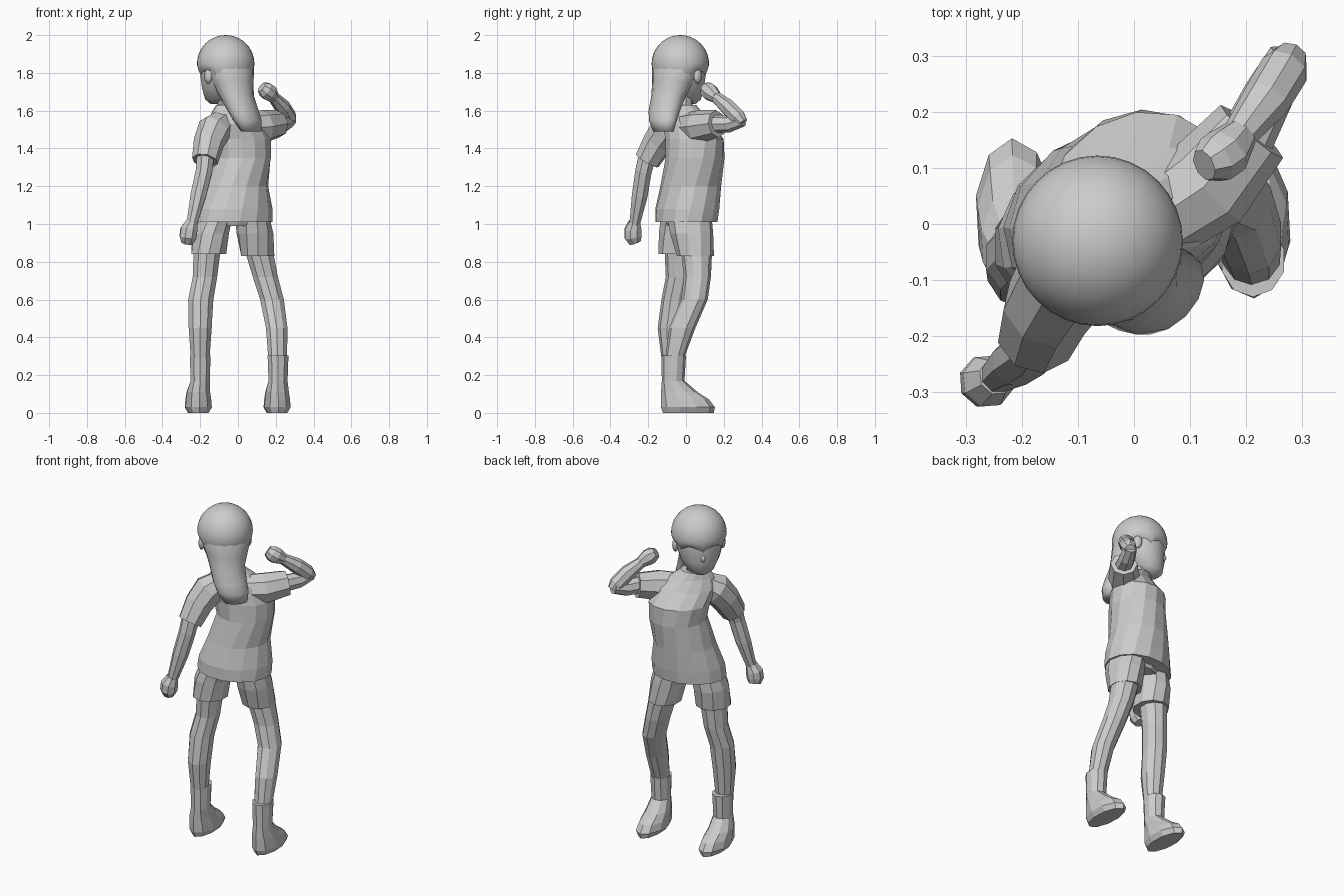
import bpy, bmesh
from math import sin, cos, pi, radians, atan2
from mathutils import Vector, Matrix

if "Cube" in bpy.data.objects:
    bpy.data.objects.remove(bpy.data.objects["Cube"])


def finish(name, bm, smooth=False):
    bmesh.ops.recalc_face_normals(bm, faces=bm.faces)
    me = bpy.data.meshes.new(name)
    bm.to_mesh(me)
    bm.free()
    for p in me.polygons:
        p.use_smooth = smooth
    ob = bpy.data.objects.new(name, me)
    bpy.context.collection.objects.link(ob)
    return ob


def skin(name, rings, smooth=False):
    """Bridge a list of equal point rings and cap both ends."""
    bm = bmesh.new()
    vs = [[bm.verts.new(p) for p in r] for r in rings]
    n = len(vs[0])
    for a, b in zip(vs, vs[1:]):
        for i in range(n):
            j = (i + 1) % n
            bm.faces.new((a[i], a[j], b[j], b[i]))
    bm.faces.new(vs[0])
    bm.faces.new(vs[-1])
    return finish(name, bm, smooth)


def loft(name, sections, n=10, smooth=False):
    """Horizontal ellipses: z, centre x, centre y, half width, half depth, turn."""
    rings = []
    for z, cx, cy, a, b, rot in sections:
        m = Matrix.Rotation(radians(rot), 3, 'Z')
        rings.append([Vector((cx, cy, z)) + m @ Vector((a * cos(t), b * sin(t), 0))
                      for t in (2 * pi * (i + .5) / n for i in range(n))])
    return skin(name, rings, smooth)


def tube(name, pts, n=8):
    """Round sections following a path: x, y, z, radius."""
    ps = [Vector(p[:3]) for p in pts]
    rings, q, last = [], None, None
    for i, p in enumerate(ps):
        t = (ps[min(i + 1, len(ps) - 1)] - ps[max(i - 1, 0)]).normalized()
        q = t.to_track_quat('Z', 'Y') if q is None else last.rotation_difference(t) @ q
        last = t
        r = pts[i][3]
        rings.append([p + q @ Vector((r * cos(2 * pi * k / n), r * sin(2 * pi * k / n), 0))
                      for k in range(n)])
    return skin(name, rings)


# Shirt body, twisting from hips to shoulders
loft("shirt", [
    (1.01, -.025, .002, .21, .165, 12), (1.08, -.02, .007, .205, .168, 15),
    (1.20, -.01, .025, .172, .16, 20), (1.35, .018, .048, .16, .155, 28),
    (1.45, .01, .045, .172, .15, 31), (1.53, -.01, .005, .17, .115, 33),
    (1.59, -.035, -.01, .12, .08, 38), (1.63, -.045, -.015, .075, .065, 40)], 14)
loft("neck", [(1.56, -.045, -.02, .055, .055, 40), (1.72, -.065, -.02, .055, .055, 40)])

# Lowered arm
tube("lowered_sleeve", [(-.08, -.05, 1.54, .07), (-.125, -.10, 1.50, .09),
                        (-.155, -.15, 1.43, .082), (-.175, -.205, 1.335, .07)])
tube("lowered_arm", [(-.17, -.20, 1.38, .05), (-.18, -.225, 1.28, .047),
                     (-.21, -.245, 1.15, .045), (-.245, -.272, 1.0, .03)])
tube("lowered_fist", [(-.245, -.272, 1.01, .033), (-.26, -.28, .97, .048),
                      (-.265, -.28, .93, .048), (-.27, -.27, .90, .033)])

# Raised, bent arm
tube("raised_sleeve", [(.04, .01, 1.51, .08), (.13, .07, 1.515, .088), (.21, .165, 1.53, .073)])
tube("raised_upper_arm", [(.19, .13, 1.53, .05), (.24, .23, 1.53, .045), (.275, .30, 1.55, .035)])
tube("raised_forearm", [(.28, .30, 1.535, .03), (.268, .275, 1.565, .044),
                        (.235, .22, 1.62, .043), (.185, .155, 1.675, .03)])
tube("raised_fist", [(.19, .16, 1.67, .032), (.165, .13, 1.695, .046),
                     (.145, .115, 1.71, .045), (.125, .105, 1.725, .03)])

# Shorts, legs and boots; per side: shorts, leg sections, boot centre
loft("shorts_seat", [(.99, -.02, 0, .14, .10, 10), (1.06, -.02, 0, .18, .13, 12)])
sides = {
    "left": ([(.84, -.155, -.04, .097, .105, 0), (.95, -.145, -.03, .098, .115, 8),
              (1.04, -.12, -.02, .09, .115, 12)],
             [(.29, -.20, -.08, .052, .05, 0), (.45, -.20, -.08, .064, .07, 0),
              (.60, -.197, -.06, .07, .07, 0), (.72, -.175, -.035, .068, .072, 0),
              (.90, -.16, -.03, .077, .085, 0)], -.20, -.21),
    "right": ([(.83, .105, .05, .092, .098, 0), (.95, .09, .03, .098, .115, 8),
               (1.04, .075, .018, .09, .12, 12)],
              [(.29, .21, -.06, .052, .05, 0), (.45, .205, -.02, .06, .07, 0),
               (.60, .18, .045, .066, .07, 0), (.72, .145, .06, .07, .072, 0),
               (.90, .10, .055, .08, .085, 0)], .212, .207)}
for side, (shorts, leg, ax, fx) in sides.items():
    loft(side + "_shorts_leg", shorts)
    loft(side + "_leg", leg)
    loft(side + "_boot", [
        (0, fx, .012, .055, .135, 3), (.03, fx, .01, .073, .143, 3),
        (.07, fx, -.005, .07, .128, 3), (.11, fx, -.035, .064, .097, 3),
        (.17, ax, -.068, .053, .06, 0), (.305, ax, -.065, .058, .065, 0)])

# Head: turned 45 degrees, face towards (-x, +y)
TURN = 45
C = Vector((-.065, -.03, 1.848))
F = Vector((-sin(radians(TURN)), cos(radians(TURN)), 0))
S = Vector((F.y, -F.x, 0))
loft("face", [(z, C.x + F.x * f, C.y + F.y * f, a, b, TURN) for z, f, a, b in (
    (1.635, .06, .035, .04), (1.66, .05, .075, .075), (1.72, .025, .11, .11),
    (1.79, .01, .13, .13), (1.87, 0, .135, .135), (1.94, 0, .10, .10))], 16, True)
for name, pos, size in (
        ("left_ear", S * -.13 + Vector((0, 0, -.065)), (.018, .026, .04)),
        ("right_ear", S * .13 + Vector((0, 0, -.065)), (.018, .026, .04)),
        ("nose", F * .132 + Vector((0, 0, -.10)), (.013, .015, .02))):
    bm = bmesh.new()
    bmesh.ops.create_uvsphere(bm, u_segments=8, v_segments=6, radius=1)
    m = (Matrix.Translation(C + pos) @ Matrix.Rotation(radians(TURN), 4, 'Z')
         @ Matrix.Diagonal((*size, 1)))
    bmesh.ops.transform(bm, matrix=m, verts=bm.verts)
    finish(name, bm, True)

# Hair cap: sphere whose lower rim is squeezed up into a pointed fringe
bm = bmesh.new()
bmesh.ops.create_uvsphere(bm, u_segments=32, v_segments=20, radius=1)
bmesh.ops.delete(bm, geom=[v for v in bm.verts if v.co.z < -.6], context='VERTS')
for v in bm.verts:
    az = atan2(v.co.dot(S), v.co.dot(F))
    v.co = v.co * .152
    if v.co.z < 0:
        side = abs(az)
        rim = .085 - .045 * abs(sin(3 * az)) if side < 1.1 else .05 if side < 1.9 else .085
        v.co.z *= rim / .089
bmesh.ops.translate(bm, vec=C, verts=bm.verts)
cap = finish("hair_cap", bm, True)
mod = cap.modifiers.new("thickness", 'SOLIDIFY')
mod.thickness = .012

# Long hair hanging down the back
loft("back_hair", [
    (1.49, .07, -.12, .065, .04, TURN), (1.55, .05, -.122, .088, .06, TURN),
    (1.60, .027, -.115, .093, .07, TURN), (1.68, -.008, -.092, .098, .085, TURN),
    (1.75, -.03, -.066, .118, .108, TURN), (1.82, -.05, -.046, .14, .13, TURN),
    (1.92, -.062, -.032, .11, .11, TURN)], 14, True)
